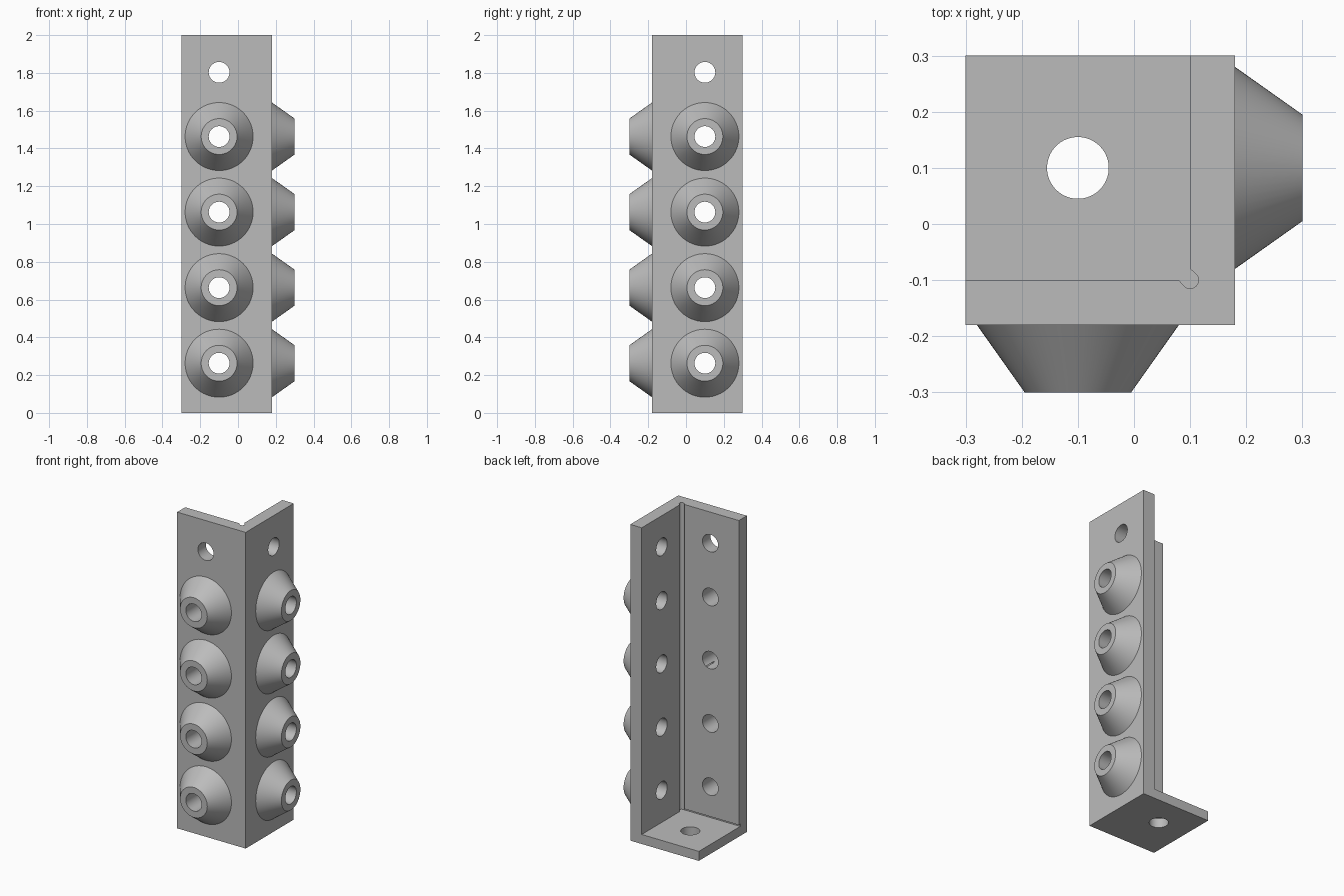
import bpy, bmesh, math
from mathutils import Matrix, Vector

cube = bpy.data.objects.get("Cube")
if cube:
    bpy.data.objects.remove(cube, do_unlink=True)

GREY = (0.5, 0.5, 0.5, 1)
SEGMENTS = 64
OUT, LOW, HIGH = 0.18, -0.3, 0.3      # outer wall face, free wall ends
INNER, FLOOR, HEIGHT = 0.1, 0.06, 2.0  # inner wall face, base thickness
HOLE = 0.055
ROWS = [FLOOR + 0.203 + 0.4 * i for i in range(4)]
TOP_ROW = 1.803

grey = bpy.data.materials.new("light grey")
grey.use_nodes = True
grey.diffuse_color = GREY
grey.node_tree.nodes["Principled BSDF"].inputs["Base Color"].default_value = GREY


def finish(bm, name):
    bmesh.ops.recalc_face_normals(bm, faces=bm.faces)
    mesh = bpy.data.meshes.new(name)
    bm.to_mesh(mesh)
    bm.free()
    mesh.materials.append(grey)
    obj = bpy.data.objects.new(name, mesh)
    bpy.context.collection.objects.link(obj)
    return obj


def box(name, lo, hi):
    lo, hi = Vector(lo), Vector(hi)
    bm = bmesh.new()
    bmesh.ops.create_cube(bm, size=1)
    for v in bm.verts:
        v.co = (lo + hi) / 2 + v.co * (hi - lo)
    return finish(bm, name)


def prism(name, outline, z0, z1):
    bm = bmesh.new()
    face = bm.faces.new([bm.verts.new((x, y, z0)) for x, y in outline])
    new = bmesh.ops.extrude_face_region(bm, geom=[face])["geom"]
    bmesh.ops.translate(bm, vec=(0, 0, z1 - z0),
                        verts=[g for g in new if isinstance(g, bmesh.types.BMVert)])
    return finish(bm, name)


def drill(name, matrix):
    bm = bmesh.new()
    bmesh.ops.create_cone(bm, cap_ends=True, segments=SEGMENTS, radius1=HOLE,
                          radius2=HOLE, depth=0.24, matrix=matrix)
    return finish(bm, name)


def boss(name, matrix):
    # hollow cone: slope, flat rim, bore
    profile = [(0.18, 0), (0.095, 0.12), (HOLE, 0.12), (HOLE, 0)]
    bm = bmesh.new()
    rings = [[bm.verts.new((r * math.cos(a), r * math.sin(a), h))
              for a in (math.tau * i / SEGMENTS for i in range(SEGMENTS))]
             for r, h in profile]
    rings.append(rings[0])
    for a, b in zip(rings, rings[1:]):
        for i in range(SEGMENTS):
            j = (i + 1) % SEGMENTS
            bm.faces.new((a[i], a[j], b[j], b[i]))
    bm.transform(matrix)
    return finish(bm, name)


def smooth(obj):
    bpy.ops.object.select_all(action='DESELECT')
    obj.select_set(True)
    bpy.context.view_layer.objects.active = obj
    bpy.ops.object.shade_smooth_by_angle(angle=math.radians(30))


def cut(body, cutter):
    cutter.hide_render = True
    mod = body.modifiers.new("cut", 'BOOLEAN')
    mod.operation, mod.solver, mod.object = 'DIFFERENCE', 'EXACT', cutter
    bpy.context.view_layer.objects.active = body
    bpy.ops.object.modifier_apply(modifier=mod.name)
    bpy.data.objects.remove(cutter, do_unlink=True)


# Wall frames: local z points out of the wall
def front(z):
    return Matrix.Translation((-0.1, -OUT, z)) @ Matrix.Rotation(math.pi / 2, 4, 'X')


def left(z):
    return Matrix.Translation((OUT, 0.1, z)) @ Matrix.Rotation(math.pi / 2, 4, 'Y')


# Corner bracket: a block hollowed out, with a round relief in the corner
bracket = box("corner_bracket", (LOW, -OUT, 0), (OUT, HIGH, HEIGHT))
relief = [(INNER + 0.015 * math.cos(a), -INNER + 0.015 * math.sin(a))
          for a in (math.radians(225 + 15 * i) for i in range(13))]
cavity = [(-0.5, 0.5), (-0.5, -INNER), (0.08, -INNER)] + relief + [(INNER, -0.08), (INNER, 0.5)]
cut(bracket, prism("cavity", cavity, FLOOR, HEIGHT + 0.2))

# Relief groove where the front wall meets the base
cut(bracket, box("groove", (-0.5, -0.114, FLOOR), (0.09, -0.08, FLOOR + 0.014)))

# Screw holes
for z in ROWS + [TOP_ROW]:
    for frame in (front, left):
        cut(bracket, drill("wall_hole", frame(z)))
cut(bracket, drill("base_hole", Matrix.Translation((-0.1, 0.1, 0))))
smooth(bracket)

# Conical bosses on both outer walls
for side, frame in (("front", front), ("left", left)):
    for i, z in enumerate(ROWS):
        smooth(boss(f"{side}_boss_{i + 1}", frame(z)))
